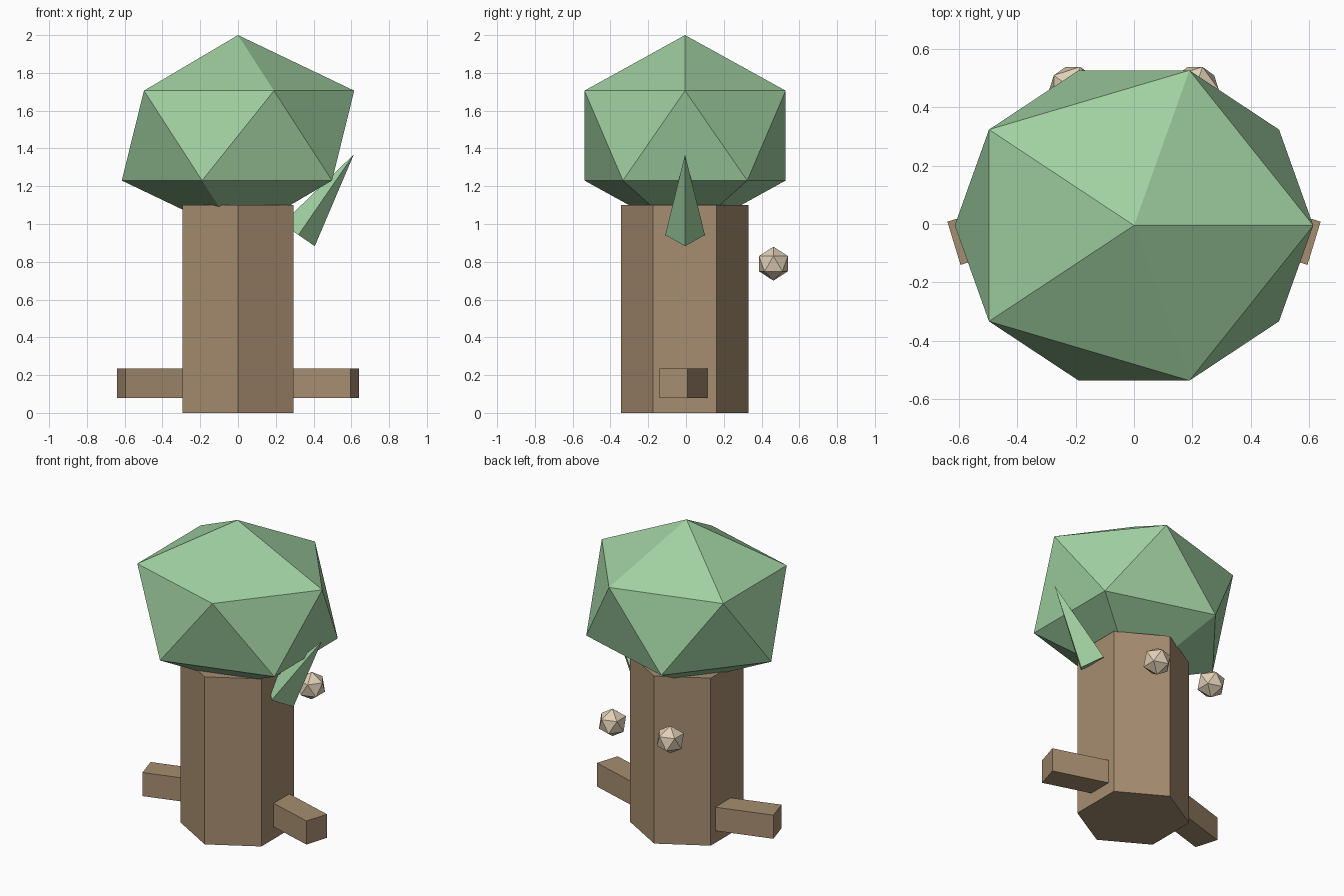
import bpy, math
from mathutils import Matrix, Vector

if "Cube" in bpy.data.objects:
    bpy.data.objects.remove(bpy.data.objects["Cube"])


def material(name, srgb):
    lin = [((c / 255 + 0.055) / 1.055) ** 2.4 for c in srgb]
    m = bpy.data.materials.new(name)
    m.diffuse_color = (*lin, 1)
    m.use_nodes = True
    m.node_tree.nodes["Principled BSDF"].inputs["Base Color"].default_value = m.diffuse_color
    return m


green = material("leaf_green", (160, 208, 161))
brown = material("bark_brown", (166, 141, 112))
tan = material("nut_tan", (224, 207, 182))

Y0 = -0.005  # shared centre line of the tree


def finish(name, mat):
    ob = bpy.context.object
    ob.name = name
    ob.data.materials.append(mat)
    return ob


# Trunk: upright hexagonal prism with corners facing front and back
bpy.ops.mesh.primitive_cylinder_add(vertices=6, radius=0.338, depth=1.1,
                                    location=(0, Y0 - 0.002, 0.55))
finish("trunk", brown)

# Canopy: stretched icosahedron
bpy.ops.mesh.primitive_ico_sphere_add(subdivisions=1, radius=1,
                                      location=(0, Y0, 1.468))
finish("canopy", green).scale = (0.688, 0.626, 0.532)

# Side branches: square beams angled slightly forward
for side, label in ((1, "right"), (-1, "left")):
    angle = math.radians(17)
    length, width = 0.5, 0.155
    out = Vector((side * math.cos(angle), -math.sin(angle), 0))
    end = Vector((side * 0.618, -0.066, 0.157))
    bpy.ops.mesh.primitive_cube_add(size=1, location=end - out * length / 2,
                                    rotation=(0, 0, -side * angle))
    finish(label + "_branch", brown).scale = (length, width, width)

# Leaf: four-sided spike leaning outward from the trunk
base, tip = Vector((0.32, Y0, 0.942)), Vector((0.613, Y0, 1.368))
axis = tip - base
bpy.ops.mesh.primitive_cone_add(vertices=4, radius1=0.105, radius2=0,
                                depth=axis.length, location=(base + tip) / 2,
                                rotation=(0, math.atan2(axis.x, axis.z), 0))
finish("leaf_spike", green)

# Nuts: two small icosahedra behind the trunk
for x, label in ((0.21, "right"), (-0.21, "left")):
    bpy.ops.mesh.primitive_ico_sphere_add(subdivisions=1, radius=0.09,
                                          location=(x, 0.463, 0.79))
    finish(label + "_nut", tan)
